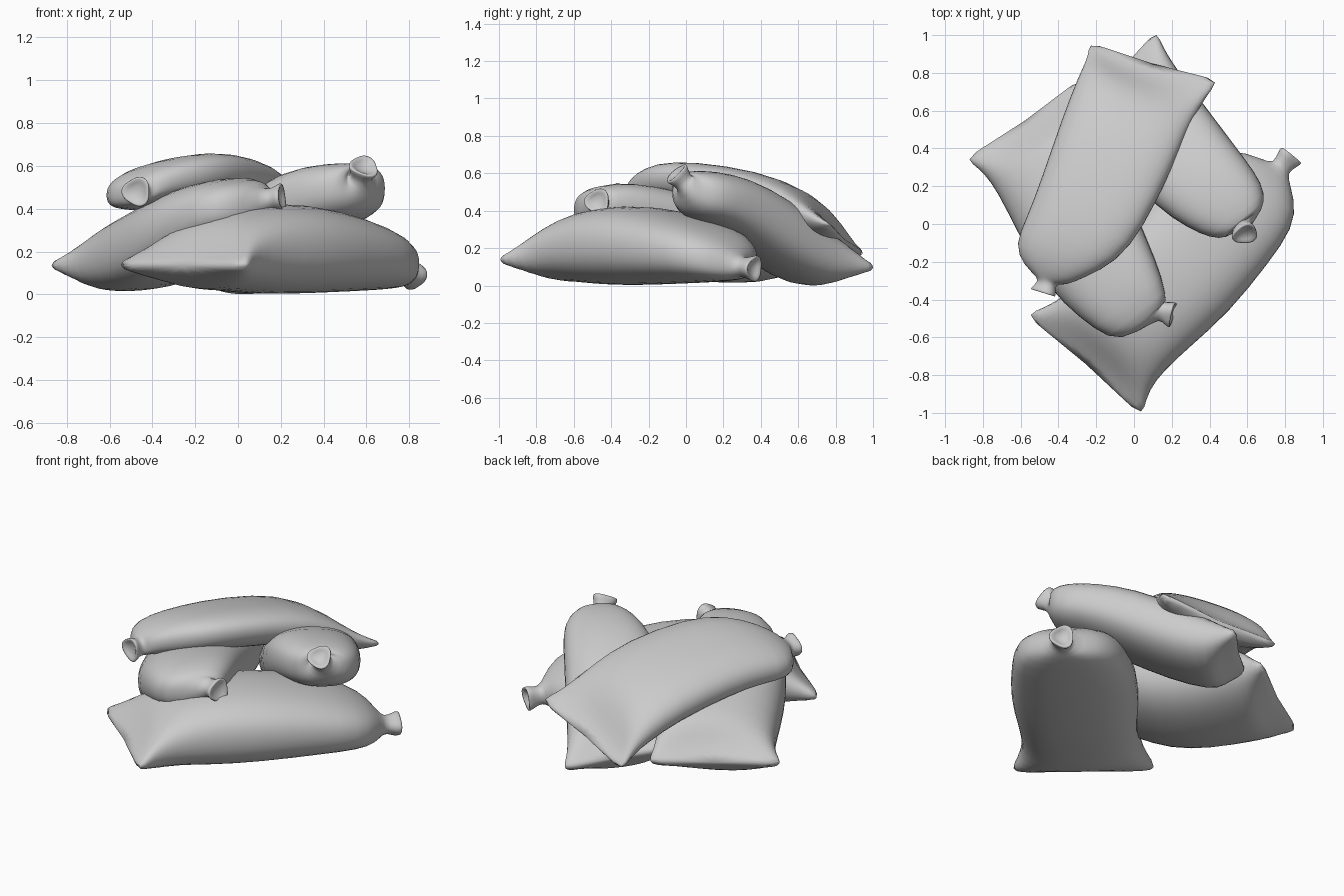
import bpy, bmesh, math
from mathutils import Vector

if "Cube" in bpy.data.objects:
    bpy.data.objects.remove(bpy.data.objects["Cube"])

SEG = 20
ANG = [2 * math.pi * i / SEG for i in range(SEG)]


def squash(v, p=0.8):
    return math.copysign(abs(v) ** p, v)


def bag(name, direction, right_corner, left_corner, roll, stations, neck, mouth):
    """Sack lofted from a flat two-cornered seam, through body sections
    (along, sideways, half width, bottom z, top z), to a tied neck."""
    d = Vector((direction[0], direction[1], 0)).normalized()
    flat = Vector((d.y, -d.x, 0))
    w = flat + Vector((0, 0, roll))
    rc, lc = Vector(right_corner), Vector(left_corner)
    rings = []

    # seam end: blunt lens whose middle is pulled inwards, leaving pointed corners
    mid, half = (rc + lc) / 2, (rc - lc) / 2
    s0, w0, h0, b0, t0 = stations[0]
    body0 = d * s0 + flat * w0 + Vector((0, 0, (b0 + t0) / 2))
    for f, blend, bulge in ((0, 0, 0.2), (0.1, 0.1, 0.42), (0.5, 0.7, 0.84)):
        lat = half.lerp(w * h0, blend) * (1.08 if f == 0 else 1.02)
        thick = bulge * (t0 - b0) / 2
        ring = []
        for a in ANG:
            u, v = math.cos(a), squash(math.sin(a), 0.75)
            p = mid.lerp(body0, f) + lat * u + Vector((0, 0, thick * v - 0.015 * (1 - f)))
            p += d * (0.06 * (1 - u * u) * (1 - f))
            if f == 0:
                p -= d * 0.035
            ring.append(p)
        rings.append(ring)

    # body sections
    for s, off, hw, bot, top in stations:
        c = d * s + flat * off + Vector((0, 0, (bot + top) / 2))
        rings.append([c + w * hw * 1.035 * squash(math.cos(a))
                      + Vector((0, 0, (top - bot) / 2 * squash(math.sin(a)))) for a in ANG])

    # tied neck, flared mouth and the hollow inside it
    n, m = Vector(neck), Vector(mouth)
    nd = (m - n).normalized()
    side = Vector((nd.y, -nd.x, 0)).normalized()
    up = side.cross(nd)
    for f, r, wave in ((0, 0.055, 0), (0.4, 0.05, 0.05), (1, 0.075, 0.12),
                       (1.08, 0.06, 0.12), (0.75, 0.03, 0)):
        c = n.lerp(m, f)
        rings.append([c + (side * math.cos(a) + up * math.sin(a)) * r * (1 + wave * math.cos(3 * a))
                      for a in ANG])

    bm = bmesh.new()
    vs = [[bm.verts.new(p) for p in ring] for ring in rings]
    for lo, hi in zip(vs, vs[1:]):
        for i in range(SEG):
            j = (i + 1) % SEG
            bm.faces.new((lo[i], lo[j], hi[j], hi[i]))
    bm.faces.new(vs[0])
    bm.faces.new(vs[-1])
    bmesh.ops.recalc_face_normals(bm, faces=bm.faces)
    me = bpy.data.meshes.new(name)
    bm.to_mesh(me)
    bm.free()
    for f in me.polygons:
        f.use_smooth = True
    ob = bpy.data.objects.new(name, me)
    bpy.context.collection.objects.link(ob)
    mod = ob.modifiers.new("soften", 'SUBSURF')
    mod.levels = mod.render_levels = 1
    return ob


# large sack lying flat on the ground, front right
bag("lower_right_sack", (0.70, 0.71), (0.04, -0.995, 0.15), (-0.55, -0.48, 0.15), 0,
    [(-0.45, 0.335, 0.315, 0.02, 0.375), (-0.25, 0.33, 0.33, 0.0, 0.425),
     (0.02, 0.33, 0.35, 0.0, 0.43), (0.35, 0.315, 0.33, 0.01, 0.375),
     (0.58, 0.33, 0.28, 0.02, 0.3), (0.69, 0.335, 0.18, 0.03, 0.23)],
    (0.765, 0.285, 0.1), (0.825, 0.365, 0.09))

# sack on the left, leaning up onto the first one
bag("lower_left_sack", (0.61, -0.79), (-0.87, 0.34, 0.15), (-0.28, 0.75, 0.16), -0.12,
    [(-0.58, 0.14, 0.32, 0.02, 0.365), (-0.35, 0.19, 0.315, 0.02, 0.425),
     (-0.1, 0.25, 0.3, 0.07, 0.49), (0.1, 0.275, 0.275, 0.18, 0.53),
     (0.32, 0.28, 0.22, 0.28, 0.55), (0.455, 0.285, 0.155, 0.33, 0.51)],
    (0.13, -0.455, 0.44), (0.205, -0.475, 0.45))

# sack at the back right, neck raised
bag("back_right_sack", (0.63, -0.776), (-0.28, 0.6, 0.18), (0.12, 1.0, 0.11), 0.02,
    [(-0.48, -0.42, 0.265, -0.01, 0.33), (-0.25, -0.415, 0.265, 0.08, 0.49),
     (0.0, -0.41, 0.26, 0.23, 0.59), (0.2, -0.44, 0.225, 0.33, 0.615),
     (0.31, -0.455, 0.185, 0.36, 0.615), (0.375, -0.455, 0.115, 0.42, 0.6)],
    (0.57, 0.0, 0.54), (0.59, -0.055, 0.6))

# top sack draped across the others
bag("top_sack", (-0.43, -0.90), (-0.23, 0.94, 0.18), (0.43, 0.75, 0.34), -0.2,
    [(-0.58, 0.28, 0.315, 0.25, 0.51), (-0.36, 0.265, 0.315, 0.34, 0.595),
     (0.0, 0.245, 0.292, 0.4, 0.645), (0.22, 0.26, 0.26, 0.41, 0.64),
     (0.37, 0.32, 0.2, 0.41, 0.595), (0.45, 0.31, 0.12, 0.42, 0.55)],
    (-0.455, -0.3, 0.48), (-0.475, -0.365, 0.48))
